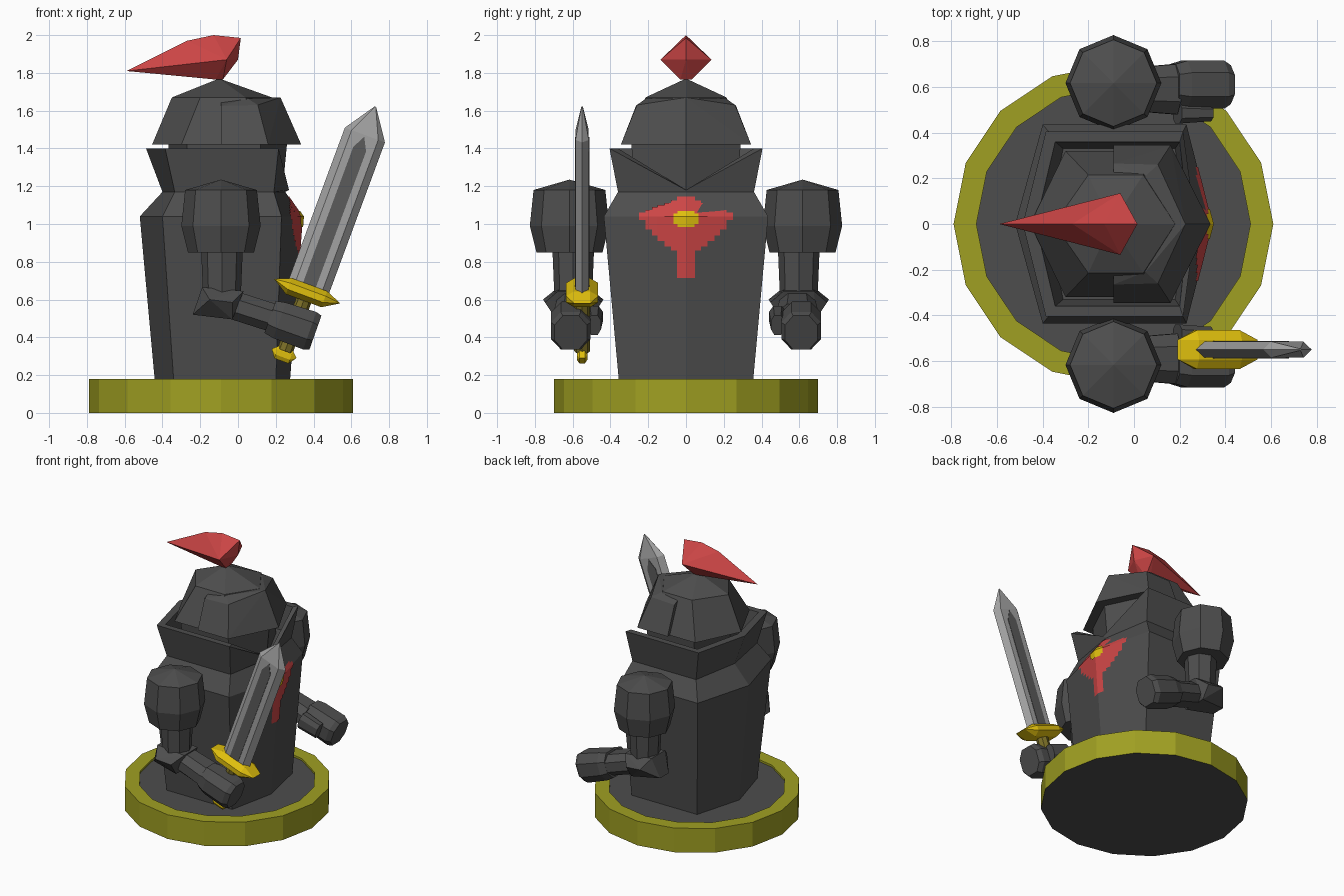
import bpy, bmesh, math
from mathutils import Vector, Matrix

if "Cube" in bpy.data.objects:
    bpy.data.objects.remove(bpy.data.objects["Cube"])


def mat(name, *rgb):
    m = bpy.data.materials.new(name)
    m.diffuse_color = (*rgb, 1)
    m.use_nodes = True
    m.node_tree.nodes["Principled BSDF"].inputs["Base Color"].default_value = m.diffuse_color
    return m


IRON = mat("dark_iron", 0.075, 0.075, 0.075)
RED = mat("red", 0.60, 0.06, 0.06)
OLIVE = mat("olive", 0.35, 0.35, 0.016)
GOLD = mat("gold", 0.74, 0.52, 0.004)
STEEL = mat("steel", 0.36, 0.36, 0.36)
FULLER = mat("grey_steel", 0.105, 0.105, 0.105)
GRIP = mat("brown_grip", 0.20, 0.16, 0.02)


def finish(name, bm, *mats):
    me = bpy.data.meshes.new(name)
    bm.to_mesh(me)
    bm.free()
    ob = bpy.data.objects.new(name, me)
    for m in mats:
        me.materials.append(m)
    bpy.context.collection.objects.link(ob)
    return ob


def loft(name, rings, *mats, caps=True):
    """Skin a list of equal-length rings of points."""
    bm = bmesh.new()
    vs = [[bm.verts.new(p) for p in r] for r in rings]
    n = len(rings[0])
    for a, b in zip(vs, vs[1:]):
        for i in range(n):
            j = (i + 1) % n
            bm.faces.new((a[i], a[j], b[j], b[i]))
    if caps:
        bm.faces.new(vs[0])
        bm.faces.new(vs[-1])
    bmesh.ops.remove_doubles(bm, verts=bm.verts, dist=0.0005)
    bmesh.ops.recalc_face_normals(bm, faces=bm.faces)
    return finish(name, bm, *mats)


def hull(name, pts, m):
    bm = bmesh.new()
    vs = [bm.verts.new(p) for p in pts]
    r = bmesh.ops.convex_hull(bm, input=vs)
    bmesh.ops.delete(bm, geom=[v for v in bm.verts if not v.link_faces], context='VERTS')
    bmesh.ops.recalc_face_normals(bm, faces=bm.faces)
    return finish(name, bm, m)


def hexa(back, bx, fx, front, y, z, zf=None):
    """Long hexagon, pointed at front (+x) and back."""
    return [(back, 0, z), (bx, -y, z), (fx, -y, z),
            (front, 0, z if zf is None else zf), (fx, y, z), (bx, y, z)]


def circle(cx, cy, r, z, n):
    return [(cx + r * math.cos(2 * math.pi * i / n), cy + r * math.sin(2 * math.pi * i / n), z)
            for i in range(n)]


# Round base: olive rim, iron floor and underside
base = loft("base", [circle(-0.09, 0, r, z, 16) for r, z in
                     ((0.70, 0), (0.70, 0.18), (0.60, 0.18), (0.60, 0.165))], OLIVE, IRON)
for p in base.data.polygons:
    p.material_index = 1 if len(p.vertices) == 16 else 0

# Torso and open collar
FOOT = hexa(-0.44, -0.34, 0.20, 0.275, 0.355, 0.165)
CHEST = hexa(-0.52, -0.40, 0.23, 0.34, 0.435, 1.04)
NECK = hexa(-0.40, -0.335, 0.19, 0.25, 0.36, 1.17)
loft("torso", [FOOT, CHEST, NECK], IRON)
loft("collar", [NECK,
                hexa(-0.487, -0.386, 0.215, 0.27, 0.405, 1.40, 1.18),
                hexa(-0.43, -0.345, 0.20, 0.24, 0.36, 1.40, 1.18),
                hexa(-0.38, -0.31, 0.18, 0.235, 0.33, 1.22, 1.175)], IRON)
loft("neck", [hexa(-0.34, -0.26, 0.12, 0.235, 0.27, 1.17),
              hexa(-0.37, -0.27, 0.12, 0.26, 0.29, 1.43)], IRON)

# Helmet shell, dome and raised visor
loft("helmet", [hexa(-0.455, -0.30, 0.12, 0.29, 0.32, 1.42),
                hexa(-0.35, -0.20, 0.04, 0.18, 0.215, 1.67),
                [(-0.10, 0, 1.77)] * 6], IRON)
visor = []
for s in (-1, 1):
    visor += [(-0.09, s * 0.345, 1.42), (0.16, s * 0.345, 1.42),
              (-0.09, s * 0.265, 1.625), (0.105, s * 0.26, 1.63),
              (-0.09, s * 0.22, 1.645), (0.05, s * 0.21, 1.665)]
visor += [(0.335, 0, 1.42), (0.225, 0, 1.67)]
hull("visor", visor, IRON)

# Feather plume
plume = [(-0.59, 0, 1.81), (-0.27, 0, 1.97), (-0.13, 0, 2.0), (0.015, 0, 1.985),
         (0.0, 0, 1.87)]
for s in (-1, 1):
    plume += [(-0.06, s * 0.135, 1.87), (-0.08, s * 0.03, 1.765), (-0.12, s * 0.03, 1.765)]
hull("plume", plume, RED)


# Chest emblem: stepped thin cells following the pointed breastplate
def chest_x(y, z):
    lo, hi = (FOOT, CHEST) if z <= 1.04 else (CHEST, NECK)
    t = (z - lo[3][2]) / (hi[3][2] - lo[3][2])
    front, side, w = (lo[i][k] + t * (hi[i][k] - lo[i][k]) for i, k in ((3, 0), (2, 0), (4, 1)))
    return front + (side - front) * abs(y) / w


def emblem(name, columns, lift, m):
    bm = bmesh.new()
    for s in (-1, 1):
        for y0, y1, z0, z1 in columns:
            for a, b in ((z0, 1.04), (1.04, z1)):
                q = [(y0, a), (y1, a), (y1, b), (y0, b)]
                f = bm.faces.new([bm.verts.new((chest_x(y, z) + lift, s * y, z)) for y, z in q])
                f.normal_update()
                if f.normal.x < 0:
                    f.normal_flip()
    finish(name, bm, m)


LOW = [0.715, 0.86, 0.88, 0.91, 0.94, 0.97, 1.02]
HIGH = [1.145, 1.125, 1.11, 1.10, 1.09, 1.075, 1.06]
EDGE = [0, 0.047, 0.08, 0.115, 0.15, 0.18, 0.215, 0.25]
emblem("chest_emblem", list(zip(EDGE, EDGE[1:], LOW, HIGH)), 0.004, RED)
emblem("emblem_centre", [(0, 0.045, 0.985, 1.07), (0.045, 0.065, 1.0, 1.055)], 0.009, GOLD)

# Arms, mirrored left and right
ARM = Vector((0.24, 0, -0.085)).normalized()   # forearm direction
UP = Vector((-ARM.z, 0, ARM.x))


def tube(name, sections, cy):
    """Eight-sided limb along the forearm; sections are (x, z, half height, half width)."""
    rings = []
    for x, z, h, w in sections:
        c = Vector((x, cy, z))
        rings.append([c + UP * h * v + Vector((0, w * u, 0)) for u, v in
                      ((1, .45), (.5, 1), (-.5, 1), (-1, .45),
                       (-1, -.45), (-.5, -1), (.5, -1), (1, -.45))])
    loft(name, rings, IRON)


for side, s in (("right", -1), ("left", 1)):
    loft(side + "_pauldron", [circle(-0.09, s * 0.617, r, z, 8) for r, z in
                              ((0.175, 0.85), (0.21, 0.99), (0.19, 1.18), (0, 1.235))], IRON)
    loft(side + "_upper_arm", [circle(-0.085, s * 0.597, r, z, 8) for r, z in
                               ((0.11, 0.86), (0.10, 0.62))], IRON)
    elbow = []
    for k in (-1, 1):
        y = s * 0.597
        elbow += [(-0.19, y + k * 0.08, 0.665), (0.03, y + k * 0.08, 0.645),
                  (-0.15, y + k * 0.16, 0.60), (-0.03, y + k * 0.15, 0.585),
                  (-0.24, y + k * 0.05, 0.52), (-0.03, y + k * 0.09, 0.495)]
    hull(side + "_elbow", elbow, IRON)
    tube(side + "_forearm", [(-0.07, 0.585, 0.075, 0.09), (0.18, 0.505, 0.075, 0.11)], s * 0.59)
    tube(side + "_hand", [(0.17, 0.508, 0.09, 0.09), (0.22, 0.49, 0.10, 0.105),
                          (0.38, 0.435, 0.105, 0.105), (0.41, 0.425, 0.095, 0.085)], s * 0.61)
    tube(side + "_thumb", [(0.19, 0.51, 0.06, 0.045), (0.33, 0.465, 0.055, 0.035)], s * 0.485)

# Sword, built upright then tilted forward in the right hand
SWORD = Matrix.Translation((0.37, -0.55, 0.655)) @ Matrix.Rotation(math.radians(20.3), 4, 'Y')


def blade_ring(z, w, f, t):
    return [(-w, 0, z), (-f, -t, z), (f, -t, z), (w, 0, z), (f, t, z), (-f, t, z)]


parts = [loft("sword_blade", [blade_ring(-0.01, 0.113, 0.075, 0.035),
                              blade_ring(0.87, 0.113, 0.075, 0.035),
                              blade_ring(1.03, 0.004, 0.002, 0.004)], STEEL)]
for s in (-1, 1):
    parts.append(hull("blade_fuller", [(x, s * y, z) for y in (0.03, 0.038) for x, z in
                                       ((-0.036, 0), (0.036, 0), (-0.036, 0.79),
                                        (0.036, 0.79), (0, 0.86))], FULLER))


def bar(name, half, mid, y, h, z, m):
    """Cross piece with pointed ends."""
    pts = [(k * half, j * y * 0.5, z + 0.2 * h) for k in (-1, 1) for j in (-1, 1)]
    pts += [(k * mid, j * y, z + i * h * 0.4) for k in (-1, 1) for j in (-1, 1) for i in (-1, 1)]
    pts += [(k * mid, j * y * 0.5, z + i * h) for k in (-1, 1) for j in (-1, 1) for i in (-1, 1)]
    parts.append(hull(name, pts, m))


bar("sword_guard", 0.187, 0.10, 0.085, 0.045, -0.02, GOLD)
bar("sword_pommel", 0.07, 0.04, 0.028, 0.035, -0.37, GOLD)
parts.append(loft("sword_grip", [circle(0, 0, 0.042, z, 8) for z in (-0.35, -0.03)], GRIP))
for p in parts:
    p.data.transform(SWORD)
